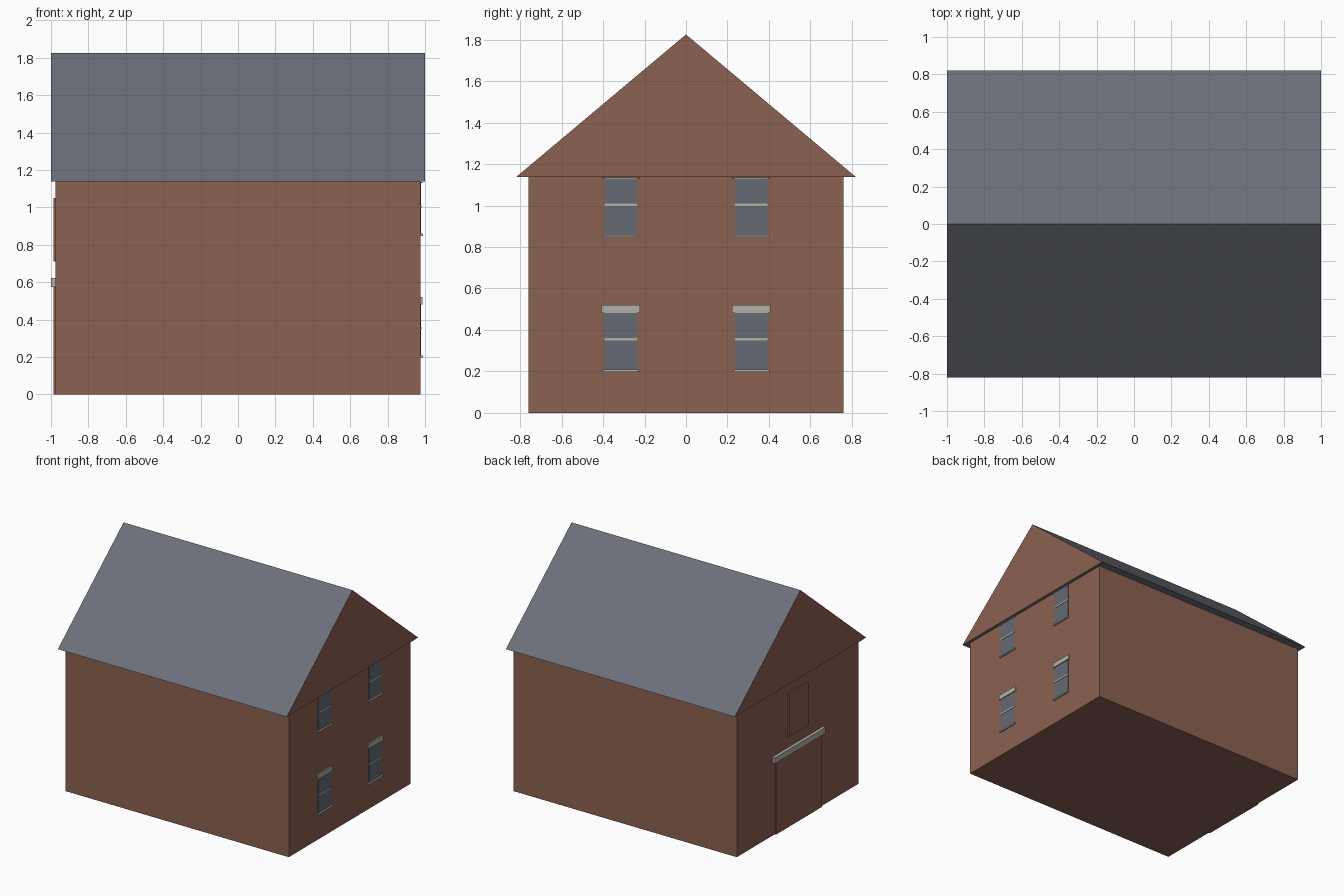
import bpy
import bmesh

if "Cube" in bpy.data.objects:
    bpy.data.objects.remove(bpy.data.objects["Cube"], do_unlink=True)


def material(name, rgb):
    mat = bpy.data.materials.new(name)
    mat.use_nodes = True
    mat.diffuse_color = (*rgb, 1)
    shader = mat.node_tree.nodes["Principled BSDF"]
    shader.inputs["Base Color"].default_value = (*rgb, 1)
    shader.inputs["Roughness"].default_value = 0.9
    return mat


brick = material("red brick", (0.26, 0.12, 0.085))
slate = material("grey slate", (0.15, 0.16, 0.19))
glass = material("window glass", (0.13, 0.147, 0.178))
stone = material("pale stone", (0.45, 0.44, 0.38))


def finish(name, bm, *mats):
    mesh = bpy.data.meshes.new(name)
    bmesh.ops.recalc_face_normals(bm, faces=bm.faces)
    bm.to_mesh(mesh)
    bm.free()
    for mat in mats:
        mesh.materials.append(mat)
    obj = bpy.data.objects.new(name, mesh)
    bpy.context.collection.objects.link(obj)
    return obj


def box(name, mat, xs, ys, zs):
    """Box spanning the given low and high limits on each axis."""
    bm = bmesh.new()
    bmesh.ops.create_cube(bm, size=1)
    for v in bm.verts:
        for axis, (low, high) in enumerate((xs, ys, zs)):
            v.co[axis] = high if v.co[axis] > 0 else low
    return finish(name, bm, mat)


WALL = 0.976
EAVES = 1.137

# Brick walls
box("walls", brick, (-WALL, WALL), (-0.76, 0.76), (0, EAVES))

# Overhanging roof: extruded triangle with brick gable ends
bm = bmesh.new()
profile = [(-0.82, EAVES), (0.82, EAVES), (0, 1.825)]
gable = bm.faces.new([bm.verts.new((-1, y, z)) for y, z in profile])
ext = bmesh.ops.extrude_face_region(bm, geom=[gable], use_keep_orig=True)
for v in ext["geom"]:
    if isinstance(v, bmesh.types.BMVert):
        v.co.x = 1
bm.normal_update()
for f in bm.faces:
    f.material_index = 1 if abs(f.normal.x) > 0.9 else 0
finish("roof", bm, slate, brick)


def window(label, y, base, lintel_top):
    """Sash window on the +x end wall; base is the bottom of the sill."""
    def part(name, mat, depth, half, low, high):
        box(f"{label}_{name}", mat, (WALL - 0.01, WALL + depth),
            (y - half, y + half), (base + low, base + high))
    part("glass", glass, 0.003, 0.079, 0.005, 0.285)
    part("meeting_rail", stone, 0.006, 0.079, 0.15, 0.162)
    part("sill", stone, 0.014, 0.087, 0, 0.011)
    part("lintel", stone, 0.01, 0.092, 0.283, lintel_top)


for side, y in (("right", -0.315), ("left", 0.315)):
    window(f"lower_window_{side}", y, 0.198, 0.322)
    window(f"upper_window_{side}", y, 0.848, EAVES - 0.85)

# Doorway, stone beam and loft hatch on the -x end wall
box("large_door", brick, (-0.987, -WALL + 0.01), (-0.285, 0.285), (0, 0.578))
box("door_lintel", stone, (-1, -WALL + 0.01), (-0.315, 0.315), (0.575, 0.622))
box("loft_hatch", brick, (-0.987, -WALL + 0.01), (-0.12, 0.12), (0.71, 1.05))
